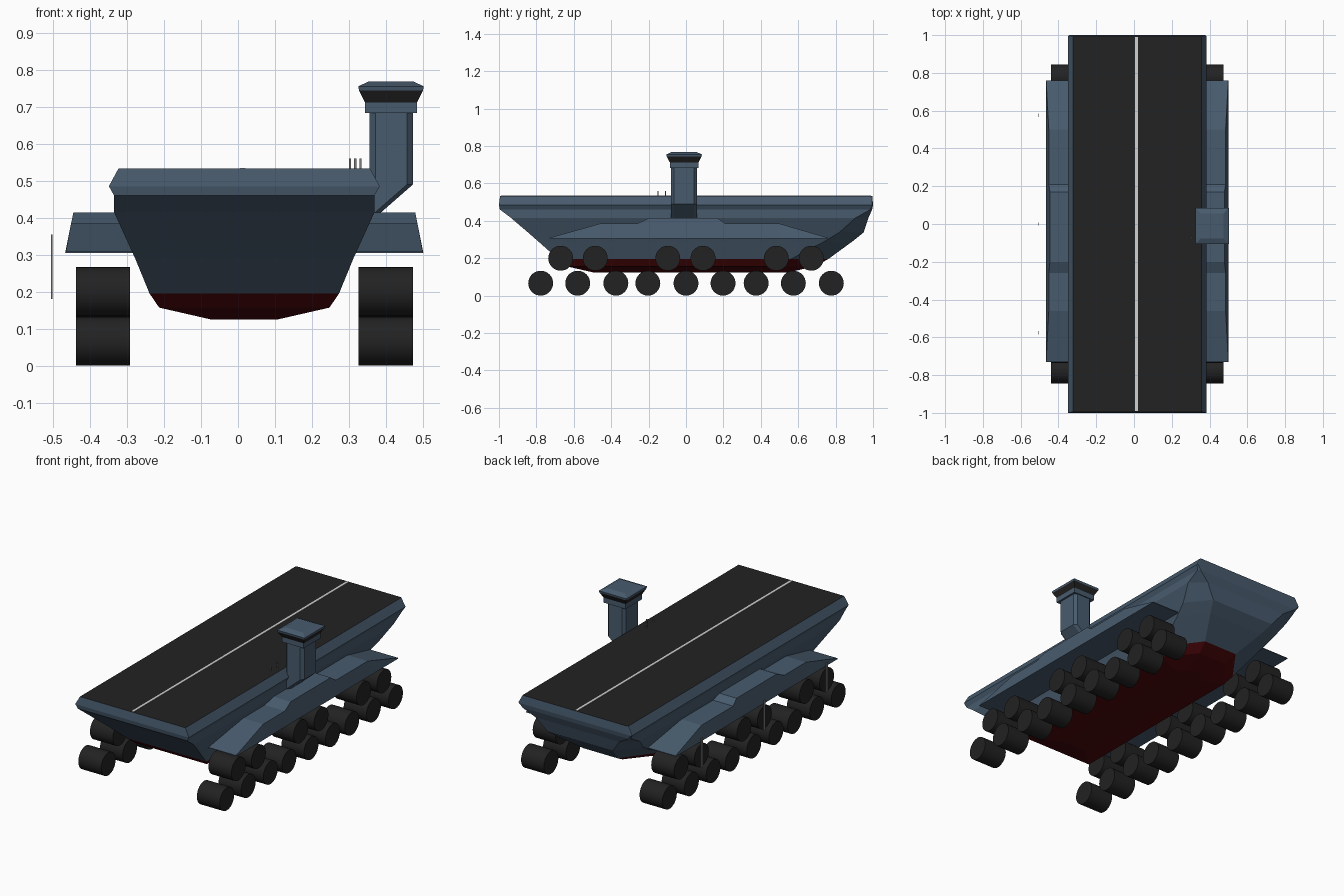
import bpy
import bmesh
import math
from mathutils import Matrix

if "Cube" in bpy.data.objects:
    bpy.data.objects.remove(bpy.data.objects["Cube"], do_unlink=True)

CX = 0.017  # centre line of the hull


def material(name, color):
    m = bpy.data.materials.new(name)
    m.use_nodes = True
    m.diffuse_color = (*color, 1)
    bsdf = next(n for n in m.node_tree.nodes if n.type == 'BSDF_PRINCIPLED')
    bsdf.inputs["Base Color"].default_value = (*color, 1)
    bsdf.inputs["Roughness"].default_value = 0.8
    return m


BLUE = material("steel blue", (0.065, 0.105, 0.155))
BLACK = material("near black", (0.016, 0.016, 0.016))
RED = material("dark red", (0.07, 0.002, 0.003))
WHITE = material("stripe white", (0.65, 0.65, 0.65))
GREY = material("antenna grey", (0.2, 0.2, 0.2))


def finish(name, bm, mats, rule=None):
    bmesh.ops.recalc_face_normals(bm, faces=bm.faces[:])
    if rule:
        for f in bm.faces:
            f.material_index = rule(f)
    me = bpy.data.meshes.new(name)
    bm.to_mesh(me)
    bm.free()
    for m in mats:
        me.materials.append(m)
    ob = bpy.data.objects.new(name, me)
    bpy.context.collection.objects.link(ob)
    return ob


def loft(name, rings, mats, rule=None):
    """Skin a list of equal-length point rings and cap both ends."""
    bm = bmesh.new()
    vs = [[bm.verts.new(p) for p in ring] for ring in rings]
    n = len(vs[0])
    for a, b in zip(vs, vs[1:]):
        for i in range(n):
            j = (i + 1) % n
            bm.faces.new((a[i], a[j], b[j], b[i]))
    bm.faces.new(vs[0])
    bm.faces.new(vs[-1])
    return finish(name, bm, mats, rule)


def box(name, center, size, mat):
    bm = bmesh.new()
    bmesh.ops.create_cube(bm, size=1, matrix=Matrix.Translation(center) @ Matrix.Diagonal((*size, 1)))
    return finish(name, bm, [mat])


# Hull: z, half width, bow y, stern y, stern half width, stern corner depth
hull_levels = [
    (0.125, 0.09, -0.50, 0.55, 0.05, 0.05),
    (0.157, 0.23, -0.64, 0.69, 0.09, 0.17),
    (0.195, 0.256, -0.683, 0.76, 0.11, 0.20),
    (0.29, 0.295, -0.79, 0.89, 0.18, 0.15),
    (0.338, 0.317, -0.845, 0.95, 0.21, 0.13),
    (0.415, 0.352, -0.935, 0.975, 0.27, 0.07),
    (0.46, 0.352, -0.995, 0.995, 0.34, 0.01),
    (0.485, 0.366, -1.0, 1.0, 0.36, 0.004),
    (0.533, 0.340, -0.994, 0.996, 0.335, 0.003),
]


def hull_ring(z, w, bow, stern, sw, depth):
    plan = [(-w, bow), (w, bow), (w, stern - depth), (sw, stern), (-sw, stern), (-w, stern - depth)]
    return [(CX + x, y, z) for x, y in plan]


def hull_color(f):
    z = f.calc_center_median().z
    if z > 0.53:
        return 1
    return 2 if z < 0.19 else 0


loft("hull", [hull_ring(*lv) for lv in hull_levels], [BLUE, BLACK, RED], hull_color)
box("deck_stripe", (0.013, 0, 0.5335), (0.014, 1.98, 0.003), WHITE)

# Side fenders: y, top z, top outer offset from the centre line
fender_stations = [
    (-0.73, 0.309, 0.482), (-0.46, 0.385, 0.468), (-0.26, 0.385, 0.468), (-0.20, 0.414, 0.462),
    (0.17, 0.414, 0.462), (0.21, 0.385, 0.468), (0.50, 0.385, 0.468), (0.76, 0.309, 0.482),
]
for side, label in ((1, "left"), (-1, "right")):
    rings = [[(CX + side * x, y, z) for x, z in ((0.27, 0.305), (0.484, 0.305), (top, h), (0.27, h))]
             for y, h, top in fender_stations]
    loft(label + "_fender", rings, [BLUE])

# Rollers: a lower row and a grouped upper row on each side
R = 0.0665
rows = {
    "lower": (R, (-0.777, -0.579, -0.375, -0.204, 0, 0.198, 0.375, 0.574, 0.777)),
    "upper": (0.2, (-0.67, -0.485, -0.097, 0.091, 0.483, 0.67)),
}
for side, label in ((1, "left"), (-1, "right")):
    for row, (z, ys) in rows.items():
        for i, y in enumerate(ys):
            bm = bmesh.new()
            bmesh.ops.create_cone(bm, cap_ends=True, segments=32, radius1=R, radius2=R, depth=0.147,
                                  matrix=Matrix.Translation((CX + side * 0.382, y, z))
                                  @ Matrix.Rotation(math.pi / 2, 4, 'Y'))
            for f in bm.faces:
                f.smooth = len(f.verts) == 4
            for e in bm.edges:
                e.smooth = all(f.smooth for f in e.link_faces)
            finish(f"{label}_{row}_roller_{i + 1}", bm, [BLACK])


# Control tower: octagonal column with a sloped foot, and a flared cabin
def octagon(x0, x1, y0, y1, z, c):
    return [(x0 + c, y0, z), (x1 - c, y0, z), (x1, y0 + c, z), (x1, y1 - c, z),
            (x1 - c, y1, z), (x0 + c, y1, z), (x0, y1 - c, z), (x0, y0 + c, z)]


loft("tower_column", [
    octagon(0.335, 0.376, -0.08, 0.06, 0.405, 0.016),
    octagon(0.355, 0.473, -0.08, 0.06, 0.49, 0.016),
    octagon(0.355, 0.473, -0.08, 0.06, 0.69, 0.016),
], [BLUE])


def square(h, z):
    x, y = 0.4135, -0.01
    return [(x + a * h, y + b * h * 1.08, z) for a, b in ((-1, -1), (1, -1), (1, 1), (-1, 1))]


def cabin_color(f):
    return 1 if 0.715 < f.calc_center_median().z < 0.74 else 0


loft("tower_cabin", [square(0.0705, 0.683), square(0.0705, 0.712), square(0.0865, 0.744),
                     square(0.0885, 0.755), square(0.061, 0.768)], [BLUE, BLACK], cabin_color)

# Thin antennas on the deck and poles along the right side
for i, (x, y) in enumerate(((0.303, -0.07), (0.317, -0.15), (0.331, -0.11))):
    box(f"deck_antenna_{i + 1}", (x, y, 0.546), (0.006, 0.006, 0.028), GREY)
for i, y in enumerate((-0.575, 0, 0.575)):
    box(f"side_pole_{i + 1}", (-0.504, y, 0.2675), (0.004, 0.018, 0.175), GREY)
